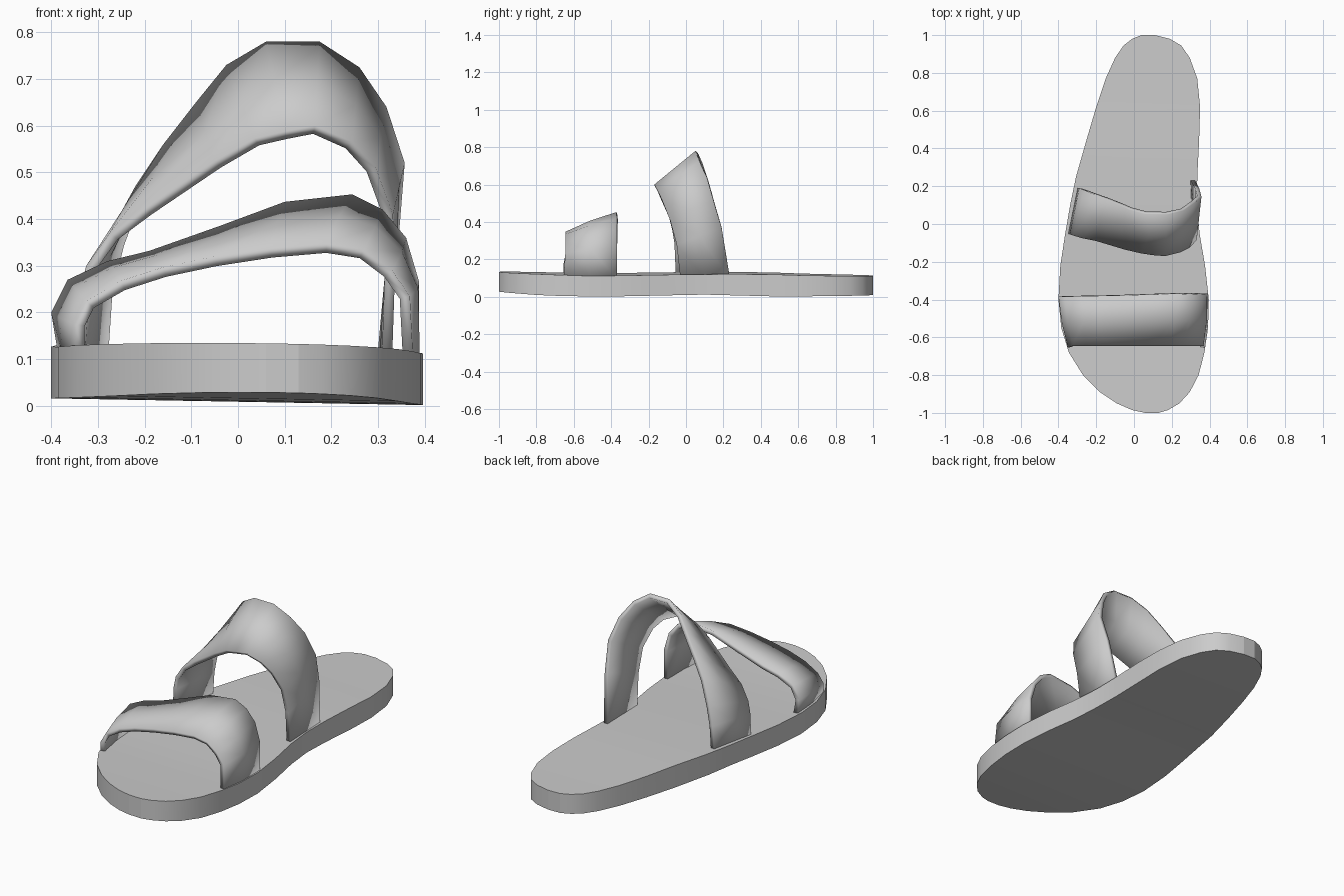
import bpy, math
from mathutils import Vector

if "Cube" in bpy.data.objects:
    bpy.data.objects.remove(bpy.data.objects["Cube"])


def make_object(name, verts, faces, angle):
    mesh = bpy.data.meshes.new(name)
    mesh.from_pydata(verts, [], faces)
    mesh.update()
    ob = bpy.data.objects.new(name, mesh)
    bpy.context.collection.objects.link(ob)
    bpy.ops.object.select_all(action='DESELECT')
    ob.select_set(True)
    bpy.context.view_layer.objects.active = ob
    bpy.ops.object.shade_smooth_by_angle(angle=math.radians(angle))
    return ob


def lerp_table(table, y):
    for (y0, z0), (y1, z1) in zip(table, table[1:]):
        if y <= y1:
            return z0 + (z1 - z0) * (y - y0) / (y1 - y0)
    return table[-1][1]


# Sole: cross-sections along the foot (y, left x, right x)
stations = [
    (-1.0, 0.06, 0.13), (-0.985, -0.01, 0.18), (-0.95, -0.09, 0.24),
    (-0.89, -0.18, 0.295), (-0.80, -0.27, 0.342), (-0.68, -0.345, 0.373),
    (-0.55, -0.385, 0.392), (-0.40, -0.40, 0.396), (-0.22, -0.39, 0.376),
    (-0.05, -0.364, 0.347), (0.10, -0.338, 0.334), (0.25, -0.307, 0.335),
    (0.45, -0.25, 0.345), (0.62, -0.20, 0.35), (0.77, -0.15, 0.335),
    (0.88, -0.10, 0.295), (0.945, -0.055, 0.25), (0.98, -0.01, 0.19),
    (1.0, 0.04, 0.11)]
top_z = [(-1, .135), (-.75, .126), (-.5, .118), (0, .126), (.4, .128), (.65, .12), (1, .115)]
bottom_z = [(-1, .03), (-.75, .013), (-.45, .008), (.1, .018), (.5, .008), (1, .012)]

verts, faces = [], []
for y, xl, xr in stations:
    for x, table in ((xl, bottom_z), (xr, bottom_z), (xr, top_z), (xl, top_z)):
        verts.append((x, y, lerp_table(table, y) - 0.018 * x))
for i in range(len(stations) - 1):
    a, b = 4 * i, 4 * i + 4
    for k in range(4):
        n = (k + 1) % 4
        faces.append((a + k, a + n, b + n, b + k))
last = len(verts) - 4
faces += [(3, 2, 1, 0), (last, last + 1, last + 2, last + 3)]
for f in range(len(faces)):
    faces[f] = tuple(reversed(faces[f])) if f < len(faces) - 2 else faces[f]
import bmesh
sole = make_object("sole", verts, faces, 40)
bm = bmesh.new()
bm.from_mesh(sole.data)
bmesh.ops.recalc_face_normals(bm, faces=bm.faces)
bm.to_mesh(sole.data)
bm.free()


# Straps: band lofted between a front edge and a back edge, both left to right
def strap(name, front, back, bulge):
    front, back = [Vector(p) for p in front], [Vector(p) for p in back]
    n = len(front)
    mid = []
    for i in range(n):
        lo, hi = max(i - 1, 0), min(i + 1, n - 1)
        along = front[hi] - front[lo] + back[hi] - back[lo]
        out = along.cross(back[i] - front[i]).normalized()
        mid.append((front[i] + back[i]) / 2 + out * bulge)
    verts = front + mid + back
    faces = [(r * n + i, r * n + i + 1, r * n + n + i + 1, r * n + n + i)
             for r in range(2) for i in range(n - 1)]
    ob = make_object(name, verts, faces, 50)
    mod = ob.modifiers.new("thickness", 'SOLIDIFY')
    mod.thickness = 0.022
    mod.offset = -1
    mod.use_even_offset = True


# Toe strap
toe_front = [(-.35, .11), (-.35, .175), (-.325, .225), (-.25, .268), (-.16, .297), (-.05, .32),
             (.07, .338), (.19, .348), (.27, .335), (.33, .29), (.368, .235), (.375, .10)]
toe_back = [(-.385, .11), (-.40, .20), (-.365, .27), (-.28, .31), (-.19, .332), (-.04, .385),
            (.10, .437), (.245, .453), (.31, .42), (.36, .36), (.388, .265), (.388, .10)]
strap("toe_strap",
      [(x, -.655 + .01 * (z > .2), z) for x, z in toe_front],
      [(x, -.377 + .02 * x, z) for x, z in toe_back], 0.008)

# Instep strap
strap("instep_strap",
      [(-.35, -.05, .10), (-.34, -.055, .24), (-.325, -.06, .30), (-.275, -.075, .37),
       (-.20, -.09, .425), (-.05, -.135, .525), (.035, -.155, .573), (.10, -.165, .588),
       (.165, -.17, .60), (.245, -.15, .565), (.295, -.125, .51), (.332, -.085, .41),
       (.336, -.05, .28), (.33, -.03, .10)],
      [(-.30, .19, .10), (-.29, .19, .25), (-.265, .18, .35), (-.22, .16, .47),
       (-.16, .135, .56), (-.09, .105, .65), (-.025, .075, .73), (.06, .052, .78),
       (.175, .05, .78), (.26, .07, .725), (.318, .11, .64), (.357, .145, .52),
       (.345, .19, .37), (.32, .235, .10)], 0.0)
